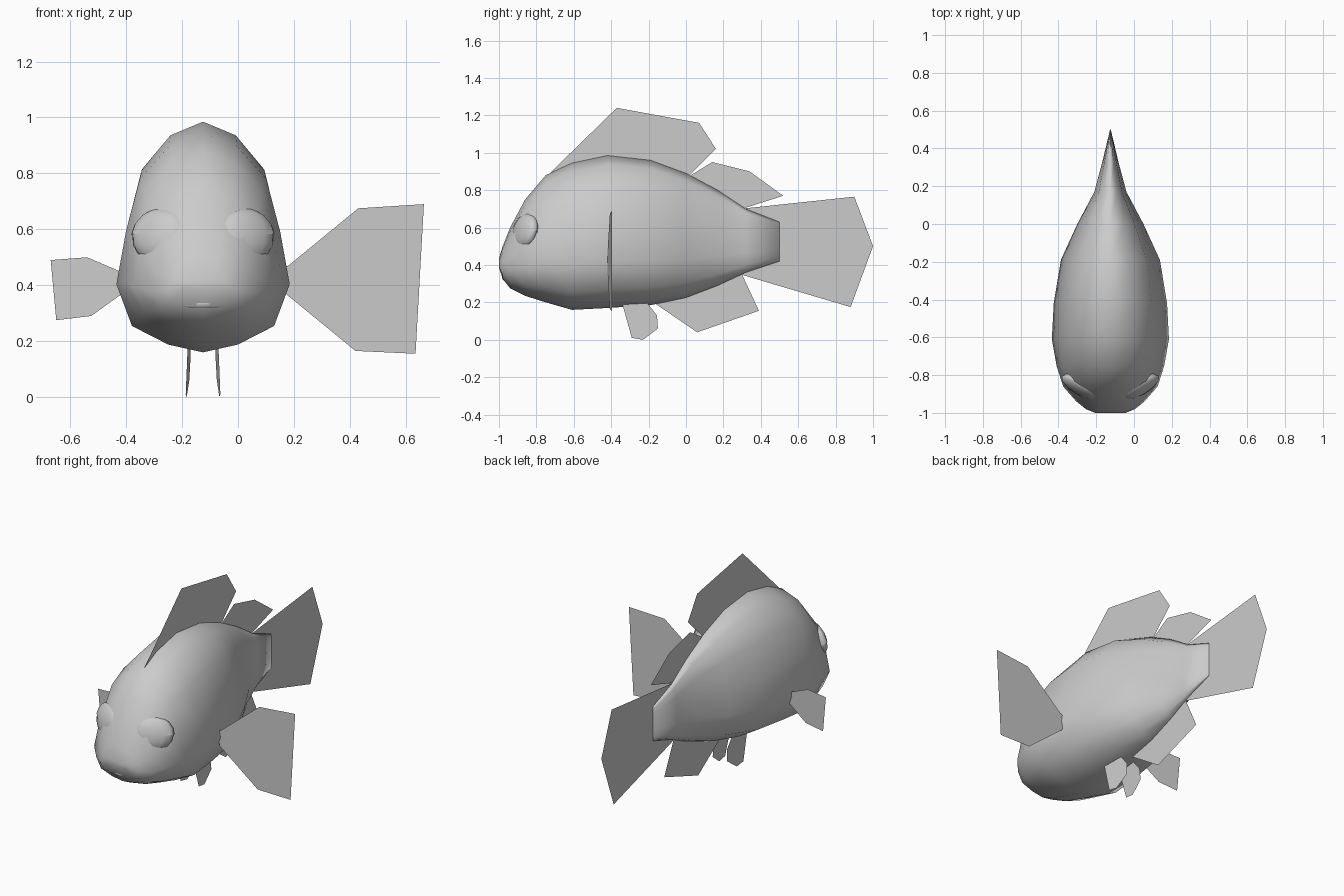
import bpy, bmesh, math
from mathutils import Matrix, Vector

if "Cube" in bpy.data.objects:
    bpy.data.objects.remove(bpy.data.objects["Cube"])

CX = -0.125  # body centre plane


def mesh_object(name, verts, faces, smooth=False):
    me = bpy.data.meshes.new(name)
    me.from_pydata(verts, [], faces)
    bm = bmesh.new()
    bm.from_mesh(me)
    bmesh.ops.recalc_face_normals(bm, faces=bm.faces)
    bm.to_mesh(me)
    bm.free()
    ob = bpy.data.objects.new(name, me)
    bpy.context.collection.objects.link(ob)
    if smooth:
        me.polygons.foreach_set("use_smooth", [True] * len(me.polygons))
    return ob


def fin(name, pts, place):
    """Flat sheet fin: place() maps each 2D outline point into space."""
    return mesh_object(name, [place(a, b) for a, b in pts], [range(len(pts))])


# Body: one half cross-section (width, height fractions) lofted along y
half = [(0, 1), (.39, .94), (.73, .79), (.89, .55), (1, .31), (.82, .12), (.4, .035), (0, 0)]
section = half + [(-x, z) for x, z in half[-2:0:-1]]
stations = [  # y, bottom, top, half width
    (-1.0, .385, .435, .08), (-.98, .325, .50, .13), (-.94, .275, .60, .18),
    (-.86, .235, .75, .25), (-.75, .20, .88, .285), (-.61, .16, .945, .31),
    (-.42, .17, .985, .30), (-.19, .185, .96, .262), (0, .225, .89, .175),
    (.17, .29, .80, .085), (.32, .36, .70, .045), (.5, .42, .63, .002)]
n = len(section)
verts = [(CX + fx * w, y, zb + fz * (zt - zb))
         for y, zb, zt, w in stations for fx, fz in section]
faces = [(r * n + i, r * n + (i + 1) % n, (r + 1) * n + (i + 1) % n, (r + 1) * n + i)
         for r in range(len(stations) - 1) for i in range(n)]
faces += [range(n), range(len(verts) - n, len(verts))]
mesh_object("body", verts, faces, smooth=True)

# Lips: small rolls above and below the mouth
for name, y, z, w in (("upper_lip", -.965, .415, .11), ("lower_lip", -.95, .335, .11)):
    bm = bmesh.new()
    bmesh.ops.create_uvsphere(bm, u_segments=10, v_segments=6, radius=1)
    me = bpy.data.meshes.new(name)
    bmesh.ops.transform(bm, verts=bm.verts, matrix=Matrix.LocRotScale(
        Vector((CX, y, z)), None, Vector((w, .035, .025))))
    for f in bm.faces:
        f.smooth = True
    bm.to_mesh(me)
    bm.free()
    bpy.context.collection.objects.link(bpy.data.objects.new(name, me))

# Fins on the centre plane, outlines as (y, z)
centre = lambda y, z: (CX, y, z)
fin("dorsal_fin", [(-.78, .84), (-.37, 1.24), (.07, 1.16), (.16, 1.02), (.02, .88),
                   (-.19, .93), (-.42, .93)], centre)
fin("rear_dorsal_fin", [(.01, .87), (.14, .95), (.34, .90), (.52, .77), (.30, .70)], centre)
fin("tail_fin", [(.29, .70), (.90, .765), (1, .5), (.88, .175), (.29, .35)], centre)
fin("anal_fin", [(-.16, .19), (.06, .04), (.39, .155), (.29, .37), (.0, .26)], centre)

# Side fins, outlines as (x, z); the left one is undersized
fin("right_side_fin", [(.15, .46), (.18, .47), (.43, .675), (.665, .69), (.635, .155),
                       (.42, .165), (.17, .37)],
    lambda x, z: (x, -.42 + (x - .17) * .05, z))
fin("left_side_fin", [(-.40, .44), (-.54, .50), (-.67, .49), (-.65, .275),
                      (-.525, .29), (-.40, .38)],
    lambda x, z: (x, -.42 - (x + .42) * .08, z))

# Belly fins, bowed outward
for name, s in (("left_belly_fin", -1), ("right_belly_fin", 1)):
    fin(name, [(-.34, .19), (-.29, .01), (-.23, 0), (-.15, .06), (-.155, .13), (-.21, .20)],
        lambda y, z, s=s: (CX + s * (.055 - (z - .08) * .06 - (y + .25) * .07), y, z))

# Eyes: flattened balls with a heavier upper lid
def eye_part(name, side, grow, lid):
    bm = bmesh.new()
    bmesh.ops.create_uvsphere(bm, u_segments=12, v_segments=8, radius=1)
    if lid:
        bmesh.ops.bisect_plane(bm, geom=bm.verts[:] + bm.edges[:] + bm.faces[:],
                               plane_co=(0, 0, -.12), plane_no=(-side * .15, 0, 1),
                               clear_inner=True)
    rot = (Matrix.Rotation(side * math.radians(29), 4, 'Z')
           @ Matrix.Rotation(math.radians(-14), 4, 'X'))
    mat = (Matrix.Translation((CX + side * .155, -.862, .578)) @ rot
           @ Matrix.Diagonal((.112 * grow, .042 * grow, .096 * grow, 1)))
    bmesh.ops.transform(bm, verts=bm.verts, matrix=mat)
    for f in bm.faces:
        f.smooth = True
    me = bpy.data.meshes.new(name)
    bm.to_mesh(me)
    bm.free()
    bpy.context.collection.objects.link(bpy.data.objects.new(name, me))


for label, side in (("left", -1), ("right", 1)):
    eye_part(label + "_eye", side, 1, False)
    eye_part(label + "_eyelid", side, 1.05, True)
